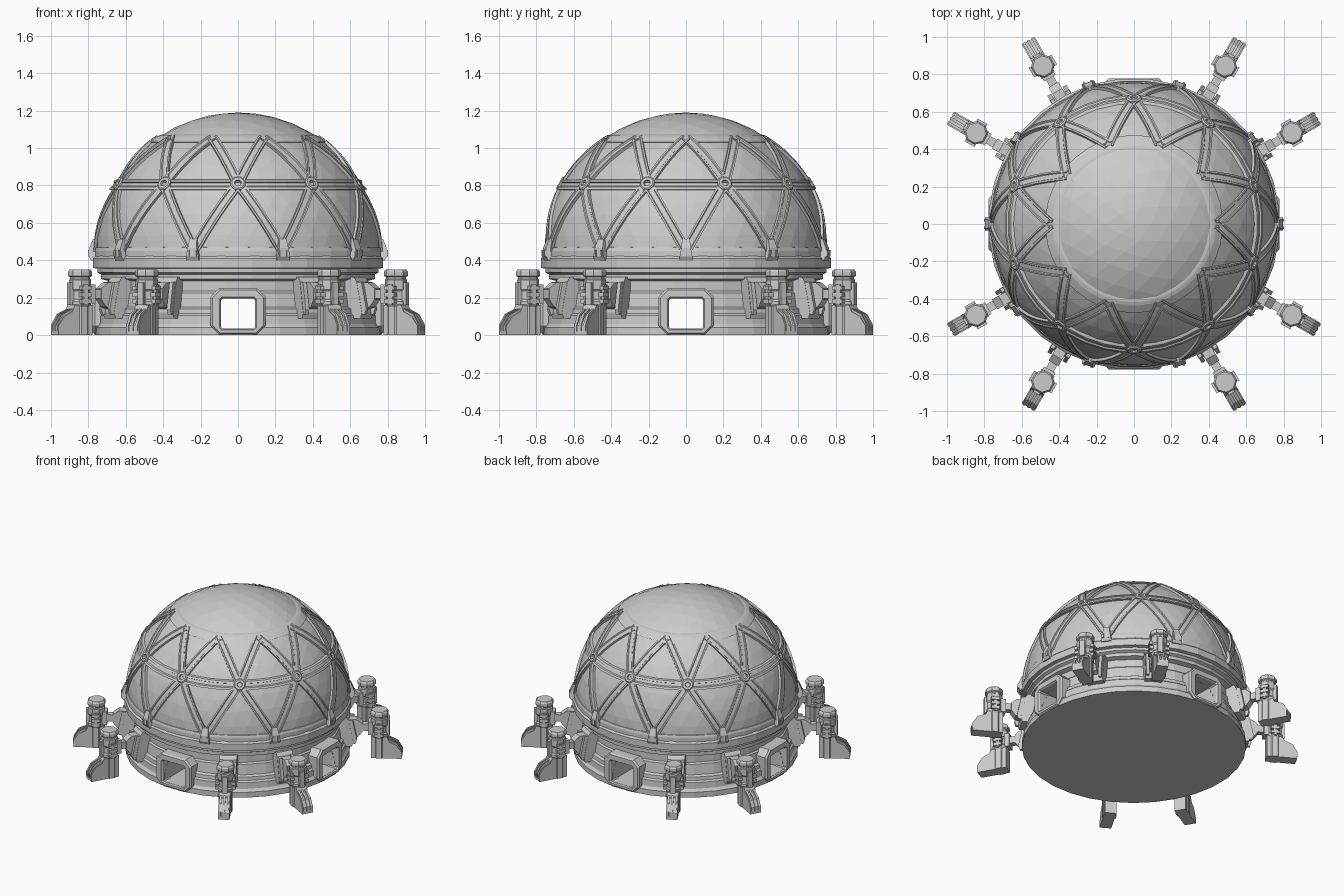
import bpy, bmesh
from math import sin, cos, pi, radians, sqrt
from mathutils import Vector, Matrix

if "Cube" in bpy.data.objects:
    bpy.data.objects.remove(bpy.data.objects["Cube"])

grey = bpy.data.materials.new("plain_grey")
grey.use_nodes = True
COLOUR = (0.6, 0.6, 0.6, 1)
grey.diffuse_color = COLOUR
grey.node_tree.nodes["Principled BSDF"].inputs["Base Color"].default_value = COLOUR

RADIUS, CENTRE = 0.76, Vector((0, 0, 0.43))


def add_object(name, mesh, angle=0):
    ob = bpy.data.objects.new(name, mesh)
    ob.rotation_euler.z = radians(angle)
    bpy.context.collection.objects.link(ob)
    return ob


def finish(bm, name, angles=(0,)):
    """Turn a bmesh into one object per angle, all sharing a mesh."""
    bmesh.ops.recalc_face_normals(bm, faces=bm.faces)
    mesh = bpy.data.meshes.new(name)
    bm.to_mesh(mesh)
    bm.free()
    mesh.materials.append(grey)
    return [add_object(name, mesh, a) for a in angles]


def loft(bm, rings, closed=False):
    """Skin a row of point rings; close it on itself or cap both ends."""
    rows = [[bm.verts.new(p) for p in ring] for ring in rings]
    pairs = list(zip(rows, rows[1:]))
    if closed:
        pairs.append((rows[-1], rows[0]))
    else:
        bm.faces.new(rows[0])
        bm.faces.new(rows[-1])
    for a, b in pairs:
        for i in range(len(a)):
            j = (i + 1) % len(a)
            bm.faces.new((a[i], a[j], b[j], b[i]))


def lathe(bm, profile, sides, closed=False, at=0):
    turn = [2 * pi * (i + 0.5) / sides for i in range(sides)]
    loft(bm, [[(at + r * cos(t), r * sin(t), z) for t in turn] for r, z in profile], closed)


def prism(bm, outline, width, offset=0):
    """Extrude a radius/height outline sideways, centred on offset."""
    loft(bm, [[(r, offset + s * width / 2, z) for r, z in outline] for s in (-1, 1)])


def box(bm, r0, r1, z0, z1, width, offset=0):
    prism(bm, [(r0, z0), (r1, z0), (r1, z1), (r0, z1)], width, offset)


def on_dome(angle, z):
    r = sqrt(RADIUS ** 2 - (z - CENTRE.z) ** 2)
    return Vector((r * cos(radians(angle)), r * sin(radians(angle)), z))


# Base drum with stepped bands
bm = bmesh.new()
lathe(bm, [(0.77, 0), (0.77, 0.04), (0.755, 0.06), (0.752, 0.105), (0.74, 0.115),
           (0.737, 0.14), (0.72, 0.15), (0.71, 0.225), (0.7, 0.235), (0.7, 0.29),
           (0.735, 0.3), (0.735, 0.325), (0.755, 0.335), (0.755, 0.355),
           (0.78, 0.36), (0.78, 0.41), (0.765, 0.425)], 32)
base = finish(bm, "base_drum")[0]

# Crossing passages cut through the base
for angle in (0, 90):
    bm = bmesh.new()
    box(bm, -1, 1, 0.035, 0.195, 0.18)
    cutter = finish(bm, "passage_cutter", (angle,))[0]
    cutter.hide_render = True
    mod = base.modifiers.new("passage", "BOOLEAN")
    mod.operation, mod.solver, mod.object = "DIFFERENCE", "EXACT", cutter
    bpy.context.view_layer.objects.active = base
    bpy.ops.object.modifier_apply(modifier=mod.name)
    bpy.data.objects.remove(cutter)


# Door frames on four sides
def octagon(r, half, low, high, cut):
    return [(r, half, low + cut), (r, half, high - cut), (r, half - cut, high),
            (r, cut - half, high), (r, -half, high - cut), (r, -half, low + cut),
            (r, cut - half, low), (r, half - cut, low)]


bm = bmesh.new()
loft(bm, [octagon(0.69, 0.147, 0.004, 0.25, 0.045), octagon(0.765, 0.147, 0.004, 0.25, 0.045),
          octagon(0.777, 0.137, 0.012, 0.242, 0.042), octagon(0.777, 0.1, 0.028, 0.203, 0.012),
          octagon(0.765, 0.092, 0.034, 0.196, 0.01), octagon(0.69, 0.092, 0.034, 0.196, 0.01)],
     closed=True)
finish(bm, "door_frame", (0, 90, 180, 270))

# Faceted dome shell
bm = bmesh.new()
bmesh.ops.create_icosphere(bm, subdivisions=4, radius=RADIUS, matrix=Matrix.Translation(CENTRE))
bmesh.ops.bisect_plane(bm, geom=bm.verts[:] + bm.edges[:] + bm.faces[:],
                       plane_co=(0, 0, 0.42), plane_no=(0, 0, 1), clear_inner=True)
finish(bm, "dome_shell")


# Horizontal rings on the dome: sill, double belt and crown
def dome_ring(name, steps):
    bm = bmesh.new()
    outer = [(on_dome(0, z).x + h, z) for z, h in steps]
    inner = [(on_dome(0, z).x - 0.03, z) for z in (steps[-1][0], steps[0][0])]
    lathe(bm, outer + inner, 40, closed=True)
    finish(bm, name)


dome_ring("sill_ring", [(0.42, 0.008), (0.45, 0.008), (0.468, 0.003), (0.472, -0.01)])
dome_ring("belt_ring", [(0.776, 0), (0.778, 0.016), (0.792, 0.016), (0.796, 0.008),
                        (0.814, 0.008), (0.818, 0.016), (0.83, 0.014), (0.833, 0)])
dome_ring("crown_ring", [(1.03, 0), (1.033, 0.012), (1.062, 0.014), (1.07, 0.008), (1.072, 0)])


# Diagonal struts with raised lips
def strut(bm, a, b, w=0.027, h=0.013):
    a, b = a - CENTRE, b - CENTRE
    side = a.cross(b).normalized()
    section = [(-w, -0.02), (-w, h), (-w * 0.65, h), (-w * 0.5, h * 0.6),
               (w * 0.5, h * 0.6), (w * 0.65, h), (w, h), (w, -0.02)]
    rings = []
    for i in range(9):
        out = a.lerp(b, i / 8).normalized()
        rings.append([CENTRE + out * (RADIUS + up) + side * s for s, up in section])
    loft(bm, rings)


bm = bmesh.new()
for lean in (-18, 18):
    strut(bm, on_dome(lean, 0.45), on_dome(0, 0.805))
    strut(bm, on_dome(0, 0.805), on_dome(lean, 1.05))
node_angles = [18 + 36 * i for i in range(10)]
finish(bm, "dome_strut_set", node_angles)

# Hub discs with a sunken centre where struts meet
bm = bmesh.new()
lathe(bm, [(0.042, -0.02), (0.042, 0.014), (0.035, 0.02), (0.019, 0.02),
           (0.016, 0.008), (0.005, 0.008)], 8)
spot = on_dome(0, 0.805)
turn = (spot - CENTRE).to_track_quat("Z", "Y").to_matrix().to_4x4()
bmesh.ops.transform(bm, matrix=Matrix.Translation(spot) @ turn, verts=bm.verts)
finish(bm, "strut_hub", node_angles)

# Wedge brackets at the foot of the dome
bm = bmesh.new()
loft(bm, [[(r, s * w, z) for r, s in ((0.72, -1), (out, -1), (out, 1), (0.72, 1))]
          for out, w, z in ((0.785, 0.036, 0.4), (0.797, 0.034, 0.42),
                            (0.795, 0.026, 0.465), (0.775, 0.02, 0.515))])
for s in (-1, 1):
    box(bm, 0.75, 0.803, 0.42, 0.455, 0.012, s * 0.02)
finish(bm, "dome_bracket", [36 * i for i in range(10)])

# Support legs
leg_angles = [q + a for q in (0, 90, 180, 270) for a in (30, 60)]
COLUMN = 0.975

bm = bmesh.new()
lathe(bm, [(0.05, 0.0), (0.05, 0.15), (0.06, 0.165), (0.06, 0.18), (0.052, 0.19),
           (0.052, 0.235), (0.06, 0.245), (0.06, 0.295), (0.053, 0.3), (0.053, 0.31),
           (0.064, 0.316), (0.064, 0.34), (0.055, 0.352)], 8, at=COLUMN)
finish(bm, "leg_column", leg_angles)

bm = bmesh.new()
prism(bm, [(0.92, 0), (1.13, 0), (1.13, 0.05), (1.095, 0.1), (1.045, 0.125),
           (1.03, 0.16), (0.92, 0.16)], 0.08)
for s in (-1, 0, 1):
    prism(bm, [(1.03, 0.1), (1.134, 0.02), (1.134, 0.055), (1.1, 0.112), (1.04, 0.14)],
          0.014, s * 0.027)
finish(bm, "leg_foot", leg_angles)

bm = bmesh.new()
for s in (-1, 1):
    for z in (0.17, 0.205, 0.24):
        box(bm, 0.945, 1.005, z, z + 0.022, 0.03, s * 0.055)
    box(bm, 0.962, 0.988, 0.16, 0.27, 0.02, s * 0.055)
box(bm, 1.02, 1.046, 0.16, 0.28, 0.035)
finish(bm, "leg_clips", leg_angles)

# Wall clamps and arms that hold the legs
bm = bmesh.new()
prism(bm, [(0.69, 0.09), (0.79, 0.09), (0.8, 0.12), (0.765, 0.29), (0.75, 0.31),
           (0.68, 0.31)], 0.12)
for s in (-1, 1):
    prism(bm, [(0.76, 0.11), (0.815, 0.11), (0.825, 0.14), (0.795, 0.285), (0.74, 0.285)],
          0.022, s * 0.047)
prism(bm, [(0.76, 0.13), (0.83, 0.15), (0.86, 0.19), (0.86, 0.25), (0.82, 0.28),
           (0.74, 0.28)], 0.06)
finish(bm, "wall_clamp", leg_angles)

bm = bmesh.new()
box(bm, 0.83, 0.95, 0.195, 0.245, 0.045)
box(bm, 0.9, 0.935, 0.17, 0.27, 0.07)
finish(bm, "leg_arm", leg_angles)
